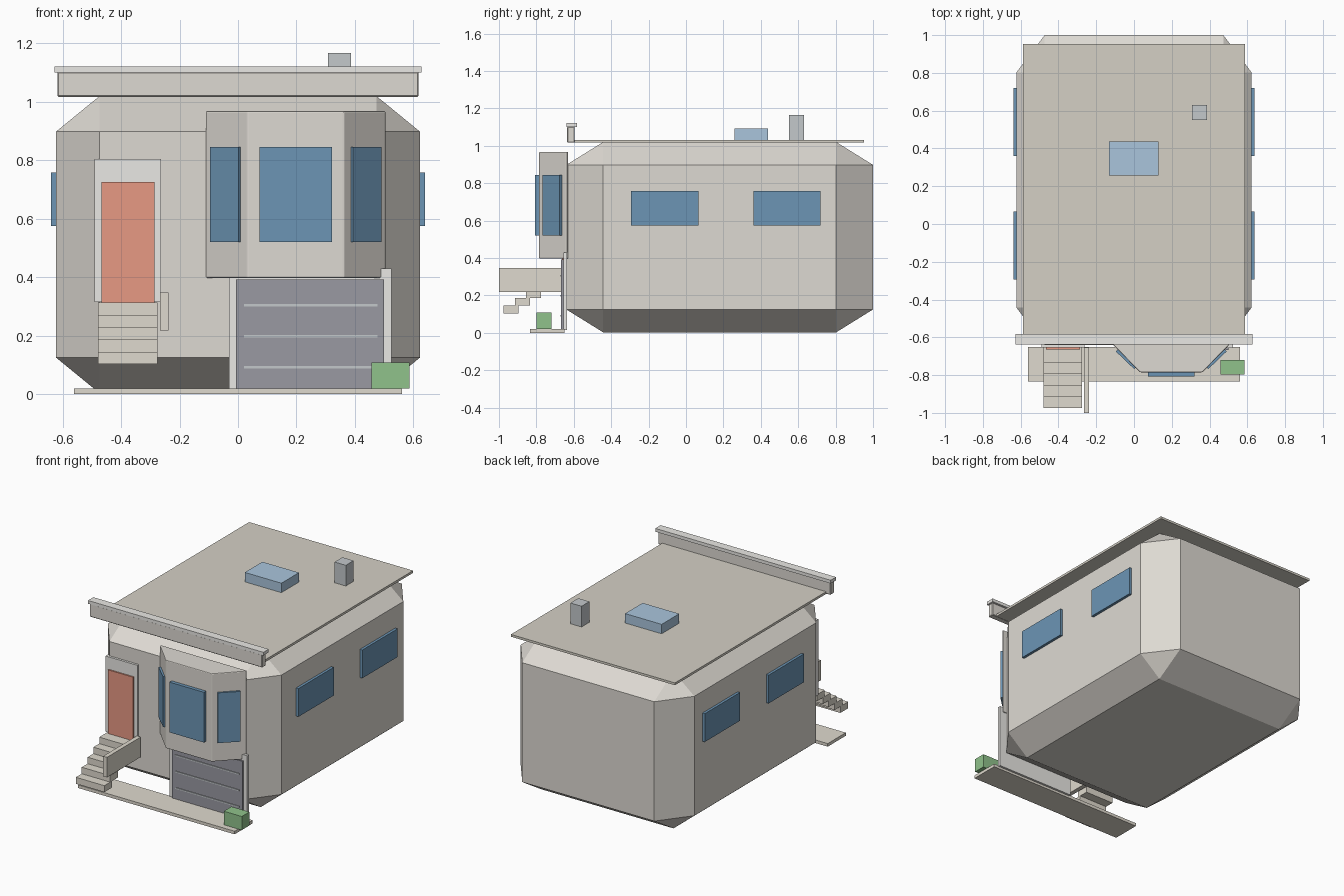
import bpy, bmesh, math

if "Cube" in bpy.data.objects:
    bpy.data.objects.remove(bpy.data.objects["Cube"])

MATS = {}
COLOURS = {
    "wall": (0.73, 0.70, 0.65, 1), "roof": (0.66, 0.63, 0.56, 1),
    "trim": (0.82, 0.81, 0.78, 1), "stone": (0.74, 0.70, 0.62, 1),
    "glass": (0.15, 0.30, 0.46, 1), "sky_glass": (0.40, 0.56, 0.72, 1),
    "red": (0.80, 0.32, 0.23, 1), "dark": (0.32, 0.32, 0.36, 1),
    "metal": (0.55, 0.58, 0.60, 1), "green": (0.28, 0.54, 0.26, 1),
}


def paint(ob, name):
    if name not in MATS:
        MATS[name] = bpy.data.materials.new(name)
        MATS[name].diffuse_color = COLOURS[name]
    ob.data.materials.append(MATS[name])


def finish(bm, name, mat, bevel=0.0, segments=1):
    bmesh.ops.recalc_face_normals(bm, faces=bm.faces[:])
    me = bpy.data.meshes.new(name)
    bm.to_mesh(me)
    bm.free()
    ob = bpy.data.objects.new(name, me)
    bpy.context.collection.objects.link(ob)
    paint(ob, mat)
    if bevel:
        m = ob.modifiers.new("edge_bevel", 'BEVEL')
        m.width = bevel
        m.segments = segments
    return ob


def box(name, x, y, z, mat, bevel=0.0, chamfer=0.0):
    """Box from (min, max) ranges; chamfer is a fraction of each side."""
    bm = bmesh.new()
    bmesh.ops.create_cube(bm, size=1)
    if chamfer:
        bmesh.ops.bevel(bm, geom=bm.edges[:], offset=chamfer, segments=1,
                        profile=0.5, affect='EDGES')
    for v in bm.verts:
        for i, (a, b) in enumerate((x, y, z)):
            v.co[i] = (a + b) / 2 + v.co[i] * (b - a)
    return finish(bm, name, mat, bevel)


def prism(name, pts, z, mat, bevel=0.0, segments=1):
    bm = bmesh.new()
    face = bm.faces.new([bm.verts.new((px, py, z[0])) for px, py in pts])
    ext = bmesh.ops.extrude_face_region(bm, geom=[face])
    for v in ext["geom"]:
        if isinstance(v, bmesh.types.BMVert):
            v.co.z = z[1]
    return finish(bm, name, mat, bevel, segments)


# House body with chamfered edges
box("house_body", (-0.622, 0.622), (-0.64, 1.0), (0.003, 1.02), "wall", chamfer=0.12)

# Roof, parapet and roof fittings
box("roof_slab", (-0.587, 0.587), (-0.597, 0.952), (1.017, 1.032), "roof")
box("parapet", (-0.618, 0.618), (-0.635, -0.595), (1.017, 1.102), "wall", bevel=0.004)
box("parapet_cap", (-0.628, 0.628), (-0.638, -0.583), (1.1, 1.121), "trim")
box("skylight", (-0.132, 0.13), (0.258, 0.438), (1.03, 1.093), "sky_glass")
box("chimney", (0.307, 0.387), (0.55, 0.63), (1.03, 1.166), "metal")

# Side windows
for side in (-1, 1):
    for yc in (-0.113, 0.54):
        xs = sorted((side * 0.615, side * 0.639))
        box("side_window", xs, (yc - 0.18, yc + 0.18), (0.575, 0.758), "glass")

# Bay window box
BX = 0.197
prism("bay", [(BX - 0.307, -0.63), (BX - 0.307, -0.64), (BX - 0.165, -0.785),
              (BX + 0.165, -0.785), (BX + 0.307, -0.64), (BX + 0.307, -0.63)],
      (0.397, 0.968), "wall", bevel=0.009, segments=2)

# Bay glazing
box("bay_front_window", (0.074, 0.321), (-0.808, -0.78), (0.52, 0.845), "glass")
for side in (-1, 1):
    out, inn = (0.293, -0.675), (0.196, -0.768)
    quad = [out, inn, (inn[0] - 0.011, inn[1] + 0.012), (out[0] - 0.011, out[1] + 0.012)]
    prism("bay_side_window", [(BX + side * px, py) for px, py in quad],
          (0.52, 0.845), "glass")

# Garage
box("garage_frame", (-0.03, 0.525), (-0.656, -0.636), (0.015, 0.43), "trim")
box("garage_door", (-0.007, 0.5), (-0.667, -0.65), (0.018, 0.392), "dark")
for z in (0.092, 0.198, 0.304):
    box("garage_door_strip", (0.02, 0.477), (-0.672, -0.66), (z - 0.004, z + 0.004), "metal")

# Entry door
box("door_frame", (-0.49, -0.263), (-0.655, -0.63), (0.315, 0.805), "trim")
box("entry_door", (-0.466, -0.286), (-0.664, -0.645), (0.31, 0.725), "red")

# Entry steps and side rail
for i in range(5):
    y, z = -0.655 - 0.06 * i, 0.313 - 0.042 * i
    box("entry_step", (-0.479, -0.275), (y - 0.08, y), (z - 0.042, z), "stone")
box("step_rail", (-0.266, -0.238), (-1.0, -0.655), (0.218, 0.348), "stone")

# Pavement and planter
box("pavement", (-0.56, 0.56), (-0.835, -0.65), (0.0, 0.02), "stone")
box("planter", (0.457, 0.586), (-0.798, -0.72), (0.02, 0.108), "green")

for m in bpy.data.materials:
    if m.users and not m.is_grease_pencil:
        m.use_nodes = True
        m.node_tree.nodes["Principled BSDF"].inputs["Base Color"].default_value = m.diffuse_color
